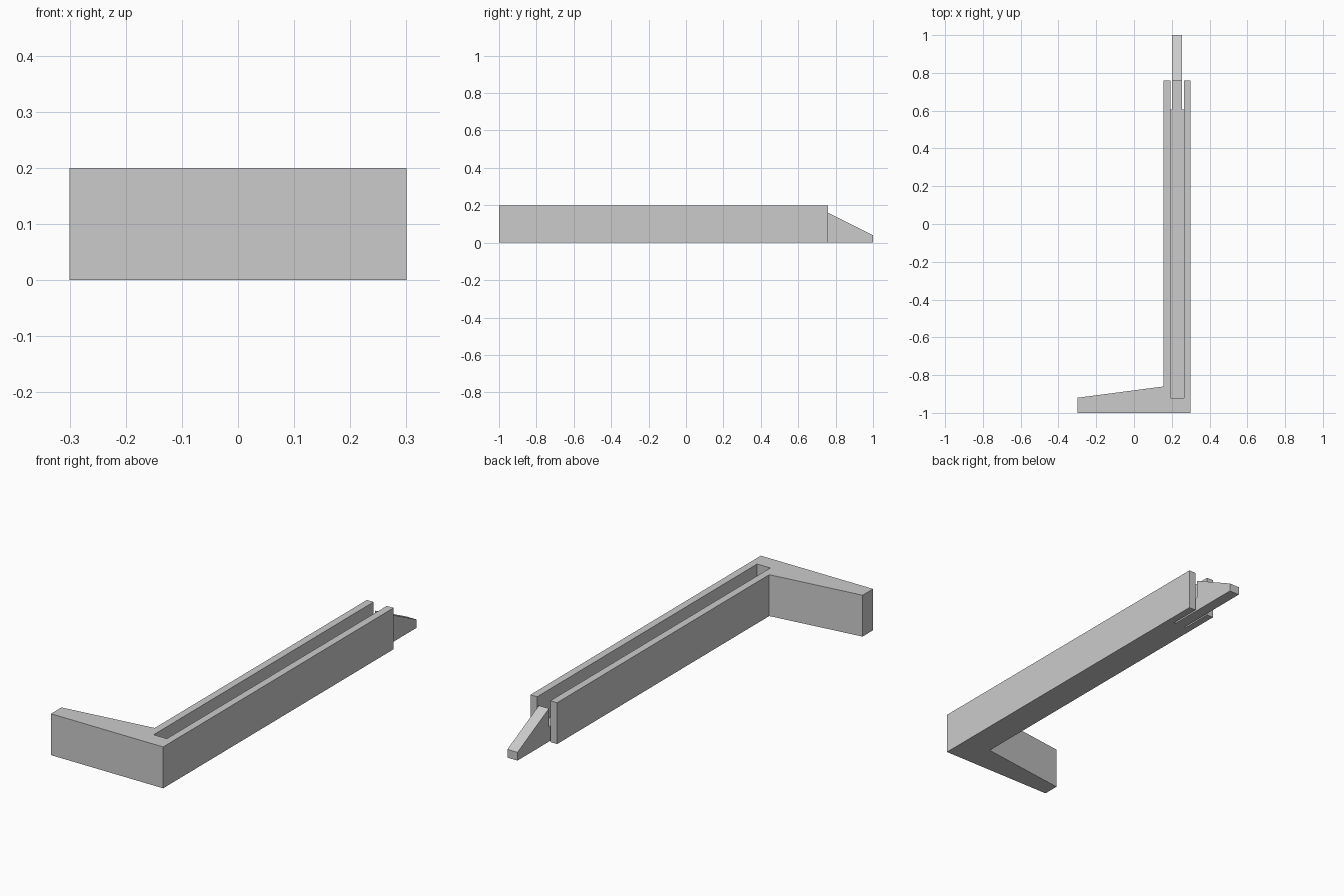
import bpy
import bmesh
from mathutils import Vector

if "Cube" in bpy.data.objects:
    bpy.data.objects.remove(bpy.data.objects["Cube"], do_unlink=True)

HEIGHT = 0.2
FLOOR = 0.07          # thickness of the channel floor and the spring tongue
SLOT_START = 0.605    # where the floor stops and the tongue begins
WALL_END = 0.76

grey = bpy.data.materials.new("light_grey_plastic")
grey.use_nodes = True
grey.diffuse_color = (0.6, 0.6, 0.6, 1)
grey.node_tree.nodes["Principled BSDF"].inputs["Base Color"].default_value = (0.6, 0.6, 0.6, 1)


def prism(name, points, extrusion):
    """Extrude a closed outline of 3D points into a solid."""
    bm = bmesh.new()
    face = bm.faces.new([bm.verts.new(p) for p in points])
    ext = bmesh.ops.extrude_face_region(bm, geom=[face], use_keep_orig=True)
    moved = [g for g in ext["geom"] if isinstance(g, bmesh.types.BMVert)]
    bmesh.ops.translate(bm, verts=moved, vec=Vector(extrusion))
    bmesh.ops.recalc_face_normals(bm, faces=bm.faces)
    mesh = bpy.data.meshes.new(name)
    bm.to_mesh(mesh)
    bm.free()
    mesh.materials.append(grey)
    obj = bpy.data.objects.new(name, mesh)
    bpy.context.collection.objects.link(obj)
    return obj


def cut_box(target, name, x0, x1, y0, y1, z0, z1):
    """Subtract a hidden box from the target."""
    cutter = prism(name, [(x0, y0, z0), (x1, y0, z0), (x1, y1, z0), (x0, y1, z0)],
                   (0, 0, z1 - z0))
    cutter.hide_render = True
    cutter.hide_viewport = True
    cutter.display_type = 'WIRE'
    mod = target.modifiers.new(name, 'BOOLEAN')
    mod.operation = 'DIFFERENCE'
    mod.solver = 'EXACT'
    mod.object = cutter
    bpy.context.view_layer.update()
    bpy.context.view_layer.objects.active = target
    bpy.ops.object.modifier_apply(modifier=mod.name)
    bpy.data.objects.remove(cutter, do_unlink=True)


# L-shaped body: long rail with a tapered side arm at the front
outline = [(-0.3, -1), (0.3, -1), (0.3, WALL_END), (0.157, WALL_END),
           (0.157, -0.86), (-0.3, -0.92)]
body = prism("rail_and_arm", [(x, y, 0) for x, y in outline], (0, 0, HEIGHT))

# Channel along the rail, open right through at the back end
cut_box(body, "channel_cutter", 0.193, 0.264, -0.92, 1, FLOOR, HEIGHT + 0.1)
cut_box(body, "slot_cutter", 0.193, 0.264, SLOT_START, 1, -0.1, HEIGHT + 0.1)

# Spring tongue with a sloped catch hook at its tip
profile = [(SLOT_START, 0), (1, 0), (1, 0.04), (WALL_END, 0.16),
           (WALL_END, FLOOR), (SLOT_START, FLOOR)]
prism("spring_tongue_hook", [(0.201, y, z) for y, z in profile], (0.054, 0, 0))
